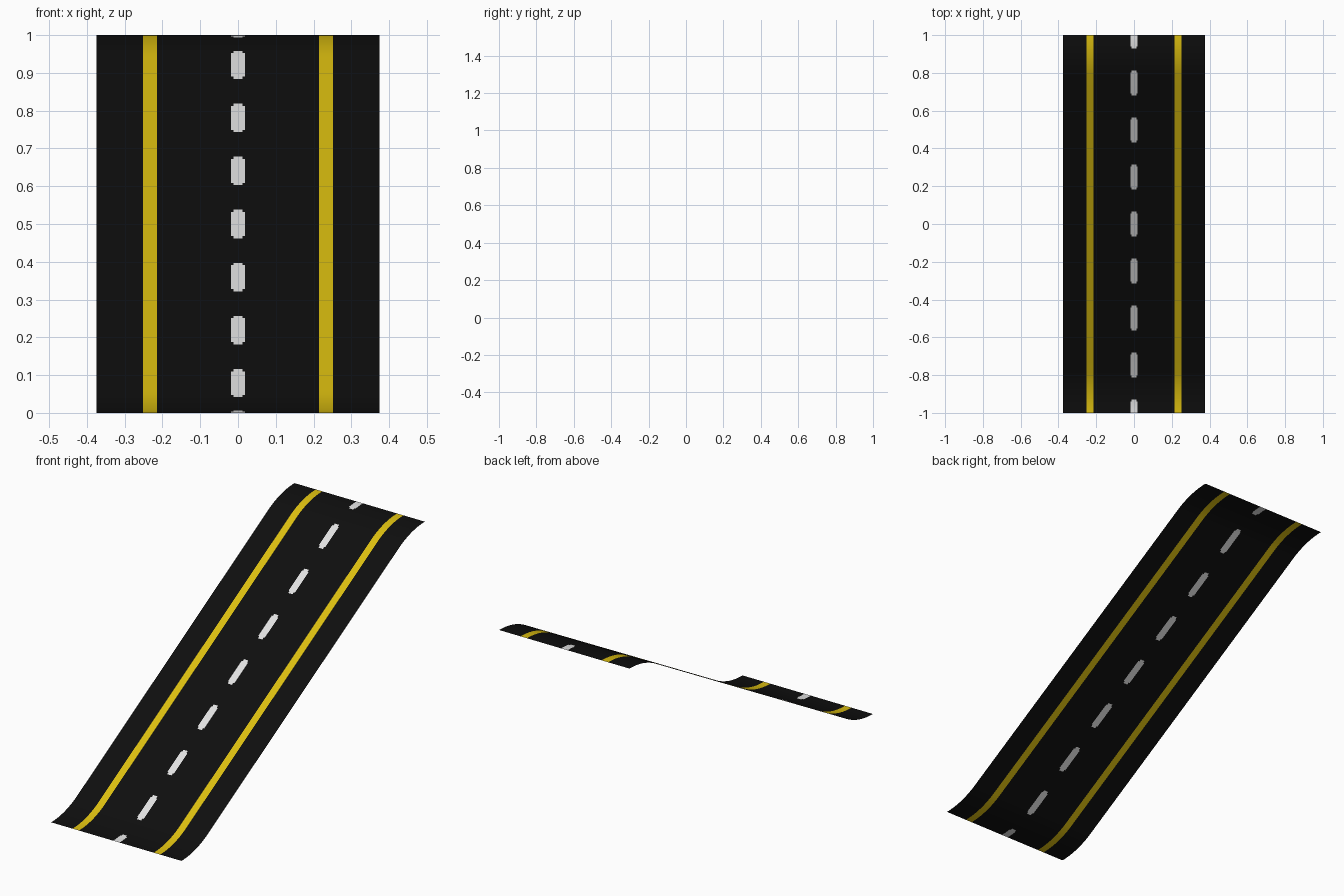
import bpy, math

if "Cube" in bpy.data.objects:
    bpy.data.objects.remove(bpy.data.objects["Cube"])

HALF_W, SLOPE = 0.375, 0.565
PITCH, DASH = 0.2487, 0.067          # dash spacing and half length along y
TIP = 0.011                          # narrow tip of each dash

# Profile: straight ramp eased into level ends by circular arcs
theta = math.atan(SLOPE)
tan_len = 1 - 0.5 / SLOPE
R = tan_len / math.tan(theta / 2)
arc_len = R * math.sin(theta)


def height(y):
    a = abs(y)
    if a <= 1 - arc_len:
        h = SLOPE * a
    else:
        h = 0.5 - R + math.sqrt(R * R - (1 - a) ** 2)
    return 0.5 + math.copysign(h, y)


def material(name, rgb):
    m = bpy.data.materials.new(name)
    m.diffuse_color = (*rgb, 1)
    m.use_nodes = True
    m.node_tree.nodes["Principled BSDF"].inputs["Base Color"].default_value = m.diffuse_color
    return m


# Cut lines across the road: arc steps plus dash ends
ys = {0.0}
for s in (-1, 1):
    for i in range(13):
        ys.add(round(s * (1 - R * math.sin(theta * i / 12)), 5))
for i in range(-4, 5):
    for d in (-DASH, -DASH + TIP, DASH - TIP, DASH):
        if abs(i * PITCH + d) < 1:
            ys.add(round(i * PITCH + d, 5))
ys = sorted(ys)

# Cut lines along the road: line edges
half = [0.0125, 0.0185, 0.215, 0.252, HALF_W]
xs = [-x for x in reversed(half)] + half


def colour(x, y):
    x = abs(x)
    if 0.215 < x < 0.252:
        return 1
    off = abs(y - round(y / PITCH) * PITCH)
    if x < 0.0125 and off < DASH or x < 0.0185 and off < DASH - TIP:
        return 2
    return 0


# Road sheet
n = len(xs)
verts = [(x, y, height(y)) for y in ys for x in xs]
faces, mats = [], []
for j in range(len(ys) - 1):
    for i in range(n - 1):
        a = j * n + i
        faces.append((a, a + 1, a + n + 1, a + n))
        mats.append(colour((xs[i] + xs[i + 1]) / 2, (ys[j] + ys[j + 1]) / 2))
mesh = bpy.data.meshes.new("road_ramp")
mesh.from_pydata(verts, [], faces)
mesh.materials.append(material("asphalt black", (0.0045, 0.0045, 0.0045)))
mesh.materials.append(material("line yellow", (0.72, 0.52, 0.005)))
mesh.materials.append(material("dash white", (0.76, 0.76, 0.76)))
for p, m in zip(mesh.polygons, mats):
    p.material_index = m
    p.use_smooth = True
road = bpy.data.objects.new("road_ramp", mesh)
bpy.context.collection.objects.link(road)
